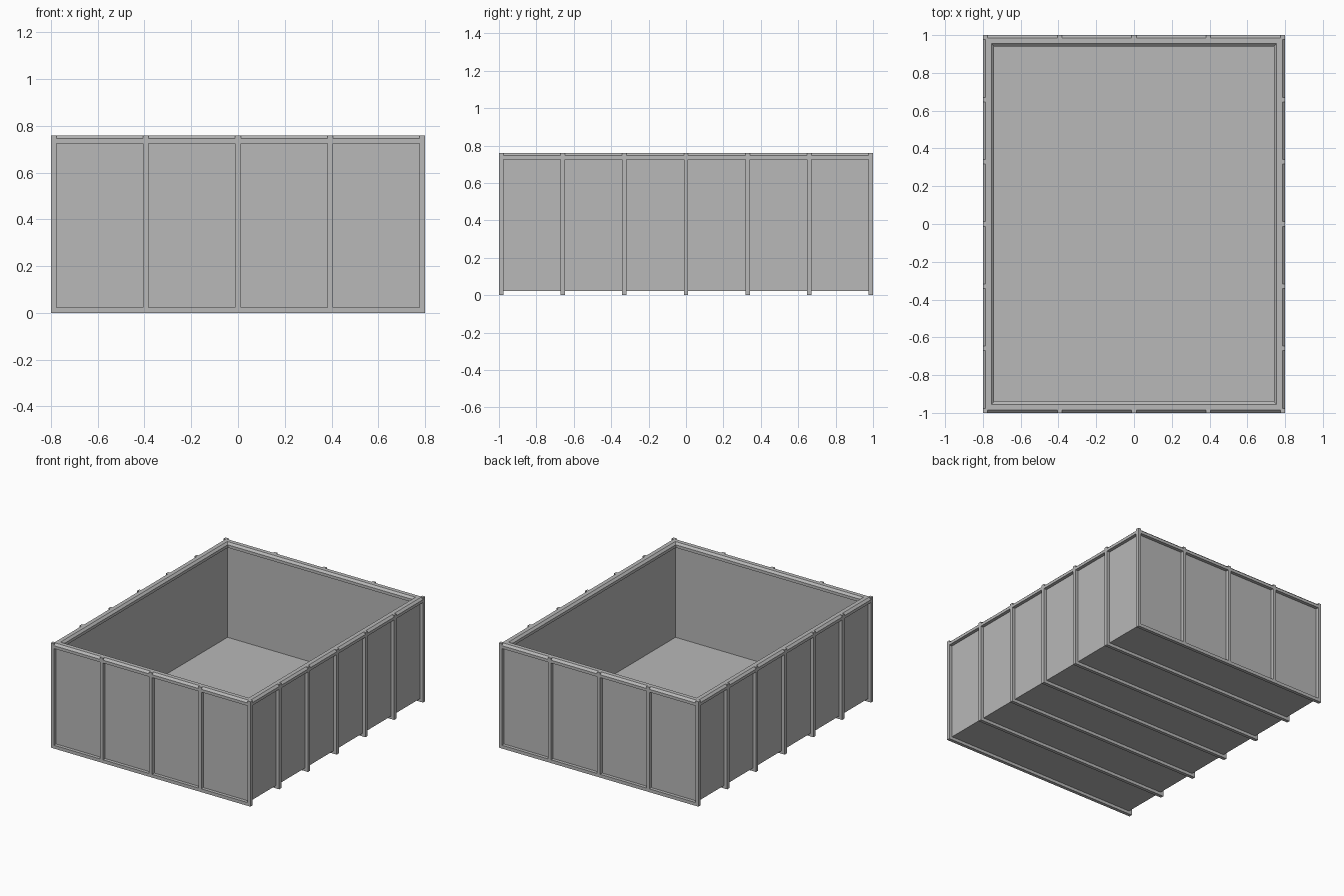
import bpy, bmesh

if "Cube" in bpy.data.objects:
    bpy.data.objects.remove(bpy.data.objects["Cube"])

HX, HY, TOP = 0.80, 1.00, 0.76    # half width, half length, height
BAR = 0.024                       # square bar thickness
INNER = 0.052                     # inset of the inside wall face

steel = bpy.data.materials.new("grey steel")
steel.diffuse_color = (0.48, 0.48, 0.48, 1)
steel.use_nodes = True
steel.node_tree.nodes["Principled BSDF"].inputs["Base Color"].default_value = steel.diffuse_color


def finish(bm, name):
    bmesh.ops.recalc_face_normals(bm, faces=bm.faces)
    mesh = bpy.data.meshes.new(name)
    bm.to_mesh(mesh)
    bm.free()
    mesh.materials.append(steel)
    obj = bpy.data.objects.new(name, mesh)
    bpy.context.collection.objects.link(obj)
    return obj


def box(name, lo, hi):
    bm = bmesh.new()
    bmesh.ops.create_cube(bm, size=1)
    for v in bm.verts:
        v.co = [(a + b) / 2 + c * (b - a) for a, b, c in zip(lo, hi, v.co)]
    return finish(bm, name)


def ring(name, profile):
    """Sweep a closed (inset, z) profile around the rectangle with mitred corners."""
    bm = bmesh.new()
    loops = [[bm.verts.new((sx * (HX - a), sy * (HY - a), z)) for a, z in profile]
             for sx, sy in ((-1, -1), (1, -1), (1, 1), (-1, 1))]
    n = len(profile)
    for i in range(4):
        p, q = loops[i], loops[(i + 1) % 4]
        for j in range(n):
            k = (j + 1) % n
            bm.faces.new((p[j], q[j], q[k], p[k]))
    return finish(bm, name)


# Plate walls and floor
ring("walls", [(BAR, 0.022), (BAR, 0.735), (INNER, 0.735), (INNER, 0.022)])
box("floor", (-HX + BAR + 0.005, -HY + BAR + 0.005, 0.022),
    (HX - BAR - 0.005, HY - BAR - 0.005, 0.07))

# Chamfered top rail
ring("top_rail", [(0, 0.725), (0, 0.746), (0.015, TOP), (0.045, TOP),
                  (0.06, 0.746), (0.06, 0.725)])

h = BAR / 2
# Floor joists and the upright ribs on both long sides, corners included
for i in range(7):
    y = (HY - h) * (i - 3) / 3
    box("floor_joist", (-HX, y - h, 0), (HX, y + h, BAR))
    for s in (-1, 1):
        x = s * (HX - h)
        box("side_rib", (x - h, y - h, 0), (x + h, y + h, TOP))

# Upright ribs on the front and back ends
for i in (-1, 0, 1):
    x = (HX - h) * i / 2
    for s in (-1, 1):
        y = s * (HY - h)
        box("end_rib", (x - h, y - h, 0), (x + h, y + h, TOP))
